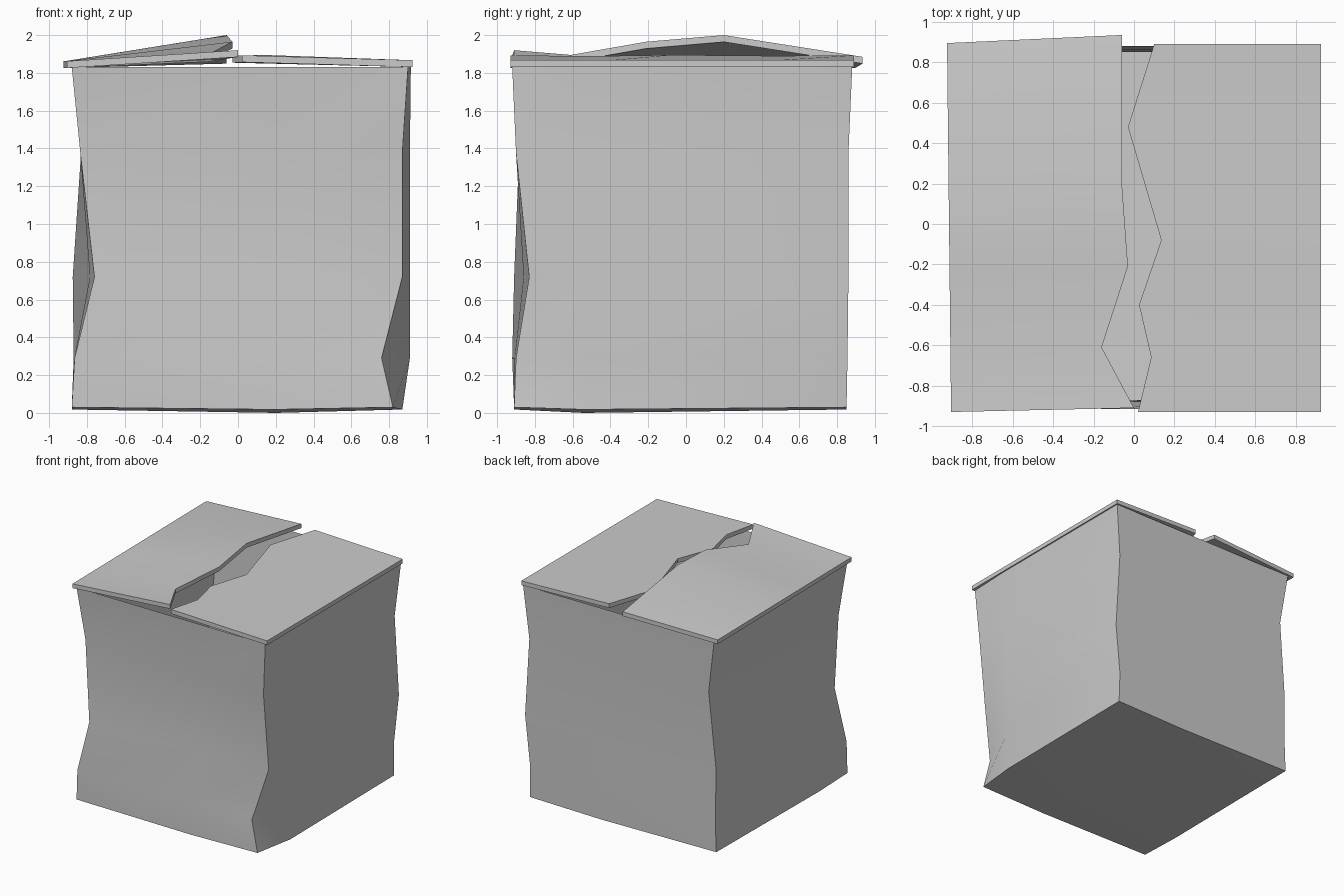
import bpy, bmesh
from mathutils import Vector

if "Cube" in bpy.data.objects:
    bpy.data.objects.remove(bpy.data.objects["Cube"])


def make_object(name, bm, angle=0.5):
    bmesh.ops.recalc_face_normals(bm, faces=bm.faces[:])
    mesh = bpy.data.meshes.new(name)
    bm.to_mesh(mesh)
    bm.free()
    obj = bpy.data.objects.new(name, mesh)
    bpy.context.collection.objects.link(obj)
    bpy.ops.object.select_all(action='DESELECT')
    obj.select_set(True)
    bpy.context.view_layer.objects.active = obj
    bpy.ops.object.shade_smooth_by_angle(angle=angle)
    return obj


# Hollow box body: four wobbly corner posts (x, y per level), sampled as stacked rings
levels = [0.03, 0.29, 0.72, 1.38, 1.83]
front_left = [(-.88, -.91), (-.865, -.92), (-.76, -.91), (-.835, -.855), (-.88, -.91)]
front_right = [(.82, -.91), (.76, -.90), (.87, -.83), (.87, -.90), (.90, -.92)]
back_right = [(.87, .85), (.865, .855), (.91, .86), (.87, .86), (.915, .88)]
back_left = [(-.88, .85), (-.87, .85), (-.875, .845), (-.815, .86), (-.88, .88)]
right_bulge = [.87, .91, .91, .91, .915]

bm = bmesh.new()
rings = []
for i, z in enumerate(levels):
    fl, fr, br, bl = [Vector((*c[i], z)) for c in (front_left, front_right, back_right, back_left)]
    # each wall has one extra column off its middle
    ring = [fl, fl.lerp(fr, .63), fr, fr.lerp(br, .21), br, br.lerp(bl, .38), bl, bl.lerp(fl, .79)]
    ring[3].x = right_bulge[i]
    if i == 0:
        for k in (1, 3, 5, 7):
            ring[k].z = 0.018
    rings.append([bm.verts.new(p) for p in ring])
for a, b in zip(rings, rings[1:]):
    for k in range(8):
        n = (k + 1) % 8
        bm.faces.new((a[k], a[n], b[n], b[k]))

# Sagging bottom, four quads round one low point
low = bm.verts.new((.2, -.54, 0))
base = rings[0]
for k in (0, 2, 4, 6):
    bm.faces.new((base[k - 1], base[k], base[k + 1], low))
make_object("box_body", bm, 0.6)


# Broken lid halves: a straight outer edge and a jagged, lifted inner edge
def lid_half(name, outer, outer_z, inner, thick=0.036):
    (x0, y0), (x1, y1) = outer
    ya, yb = inner[0][1], inner[-1][1]
    bm = bmesh.new()
    rows = []
    for x, y, z in inner:
        t = (y - ya) / (yb - ya)
        o = Vector((x0 + (x1 - x0) * t, y0 + (y1 - y0) * t, outer_z))
        p = Vector((x, y, z))
        d = Vector((0, 0, thick))
        rows.append([bm.verts.new(v) for v in (o, p, p - d, o - d)])
    for a, b in zip(rows, rows[1:]):
        for k in range(4):
            n = (k + 1) % 4
            bm.faces.new((a[k], a[n], b[n], b[k]))
    bm.faces.new(rows[0])
    bm.faces.new(rows[-1])
    return make_object(name, bm)


lid_half("lid_left", [(-.905, -.93), (-.925, .895)], 1.862,
         [(0, -.91, 1.92), (-.16, -.61, 1.895), (-.03, -.21, 1.965),
          (-.06, .2, 2.0), (-.06, .935, 1.885)])
lid_half("lid_right", [(.925, -.93), (.925, .89)], 1.867,
         [(.02, -.93, 1.893), (.085, -.66, 1.89), (.025, -.4, 1.89),
          (.135, -.08, 1.895), (-.03, .48, 1.89), (.1, .89, 1.893)])
